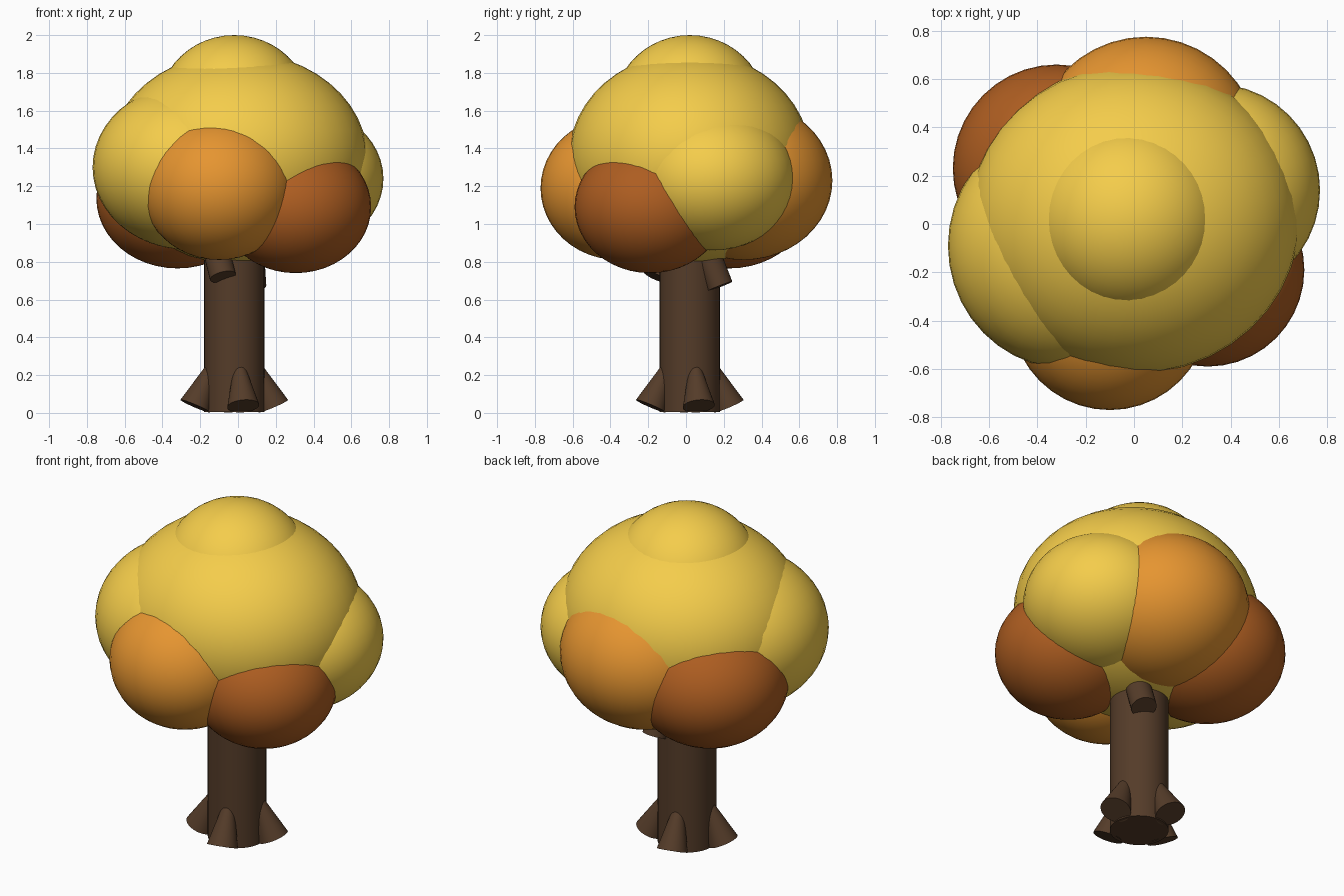
import bpy, math
from mathutils import Vector

if "Cube" in bpy.data.objects:
    bpy.data.objects.remove(bpy.data.objects["Cube"])


def material(name, color):
    m = bpy.data.materials.new(name)
    m.diffuse_color = (*color, 1)
    m.use_nodes = True
    m.node_tree.nodes["Principled BSDF"].inputs["Base Color"].default_value = m.diffuse_color
    return m


YELLOW = material("yellow_leaves", (0.91, 0.61, 0.07))
ORANGE = material("orange_leaves", (0.79, 0.30, 0.03))
RUST = material("rust_leaves", (0.42, 0.11, 0.015))
BARK = material("bark", (0.09, 0.045, 0.022))


def finish(name, mat):
    ob = bpy.context.object
    ob.name = name
    ob.data.materials.append(mat)
    bpy.ops.object.shade_smooth_by_angle(angle=math.radians(40))
    return ob


def tapered(name, base, tip, r1, r2, mat=BARK):
    """Cone or cylinder running from base to tip."""
    base, tip = Vector(base), Vector(tip)
    axis = tip - base
    bpy.ops.mesh.primitive_cone_add(
        vertices=32, radius1=r1, radius2=r2, depth=axis.length,
        location=(base + tip) / 2, rotation=axis.to_track_quat('Z', 'Y').to_euler())
    return finish(name, mat)


def blob(name, center, radii, mat):
    """Squashed ball of leaves."""
    bpy.ops.mesh.primitive_uv_sphere_add(segments=40, ring_count=24, radius=1, location=center)
    ob = bpy.context.object
    ob.scale = radii
    bpy.ops.object.transform_apply(location=False, rotation=False, scale=True)
    return finish(name, mat)


# Trunk
CX, CY = -0.02, 0.02
tapered("trunk", (CX, CY, 0.005), (CX, CY, 1.0), 0.16, 0.16)

# Four flared roots leaning into the trunk
for i in range(4):
    a = math.radians(13) + i * math.pi / 2
    out = Vector((math.cos(a), math.sin(a), 0))
    base = Vector((CX, CY, 0.036)) + out * 0.212
    tip = base + (out * -0.4 + Vector((0, 0, 0.916))) * 0.29
    tapered(f"root_{i + 1}", base, tip, 0.085, 0.015)

# Short branches poking out under the leaves
tapered("front_branch", (-0.08, -0.16, 0.72), (-0.15, -0.04, 1.0), 0.07, 0.07)
tapered("back_branch", (0.08, 0.18, 0.67), (0.06, 0.06, 0.98), 0.07, 0.07)

# Leaf canopy
blob("main_canopy", (0.0, 0.02, 1.35), (0.685, 0.64, 0.56), YELLOW)
blob("top_canopy", (-0.02, 0.02, 1.62), (0.40, 0.40, 0.38), YELLOW)
blob("left_canopy", (-0.27, -0.09, 1.30), (0.50, 0.51, 0.435), YELLOW)
blob("right_canopy", (0.33, 0.14, 1.24), (0.44, 0.44, 0.38), YELLOW)
blob("front_canopy", (-0.10, -0.36, 1.19), (0.41, 0.41, 0.38), ORANGE)
blob("back_canopy", (0.05, 0.305, 1.23), (0.47, 0.47, 0.42), ORANGE)
blob("front_right_canopy", (0.305, -0.19, 1.09), (0.40, 0.40, 0.35), RUST)
blob("back_left_canopy", (-0.32, 0.23, 1.135), (0.43, 0.43, 0.37), RUST)
